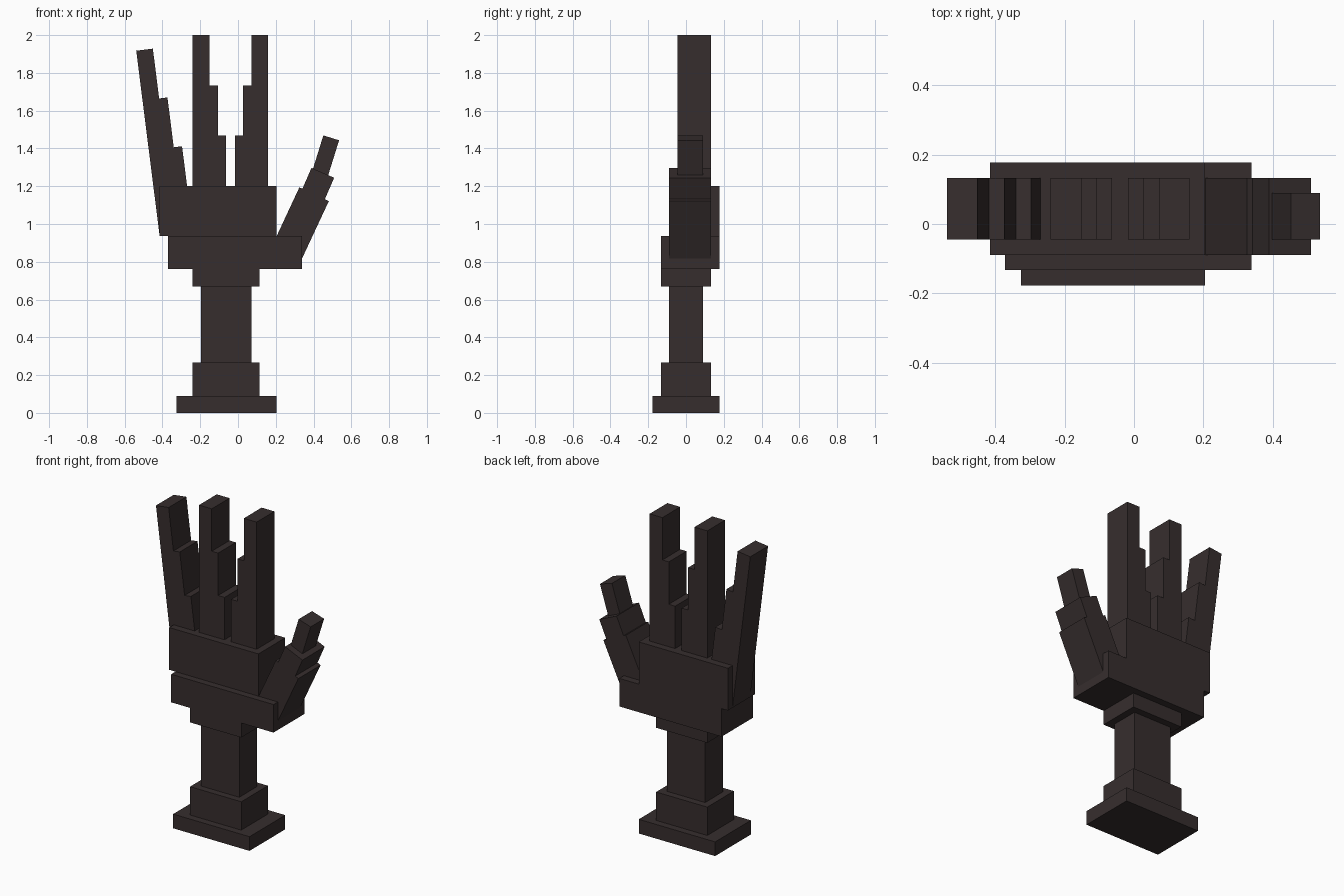
import bpy
import bmesh
import math

cube = bpy.data.objects.get("Cube")
if cube:
    bpy.data.objects.remove(cube, do_unlink=True)

# One dark brown for everything
COLOUR = (0.037, 0.027, 0.027, 1.0)
mat = bpy.data.materials.new("dark brown")
mat.use_nodes = True
mat.diffuse_color = COLOUR
bsdf = mat.node_tree.nodes["Principled BSDF"]
bsdf.inputs["Base Color"].default_value = COLOUR
bsdf.inputs["Roughness"].default_value = 0.8


def extrude_profile(name, points, y0, y1):
    """Solid from an x-z outline, running from y0 to y1."""
    bm = bmesh.new()
    face = bm.faces.new([bm.verts.new((x, y0, z)) for x, z in points])
    result = bmesh.ops.extrude_face_region(bm, geom=[face])
    verts = [v for v in result["geom"] if isinstance(v, bmesh.types.BMVert)]
    bmesh.ops.translate(bm, verts=verts, vec=(0, y1 - y0, 0))
    bmesh.ops.recalc_face_normals(bm, faces=bm.faces)
    mesh = bpy.data.meshes.new(name)
    bm.to_mesh(mesh)
    bm.free()
    mesh.materials.append(mat)
    obj = bpy.data.objects.new(name, mesh)
    bpy.context.collection.objects.link(obj)
    return obj


def box(name, x0, x1, y0, y1, z0, z1):
    return extrude_profile(name, [(x0, z0), (x1, z0), (x1, z1), (x0, z1)], y0, y1)


def place(points, origin, degrees):
    """Lean an outline towards +x and move it to its origin."""
    c, s = math.cos(math.radians(degrees)), math.sin(math.radians(degrees))
    return [(origin[0] + u * c + w * s, origin[1] - u * s + w * c) for u, w in points]


# Stand, wrist and palm: x range, y range, z range
box("base", -0.326, 0.204, -0.177, 0.177, 0.0, 0.089)
box("plinth", -0.24, 0.115, -0.132, 0.132, 0.089, 0.267)
box("wrist", -0.195, 0.071, -0.089, 0.089, 0.267, 0.67)
box("wrist_collar", -0.24, 0.115, -0.132, 0.132, 0.67, 0.761)
box("lower_palm", -0.371, 0.339, -0.132, 0.177, 0.761, 0.937)
box("upper_palm", -0.415, 0.204, -0.089, 0.177, 0.937, 1.202)


# Fingers: outline stepped down twice on the inner side
def finger(name, origin, length, side=1, lean=0):
    w, drop = 0.0443, 0.266
    outline = [(0, 0), (4 * w, 0), (4 * w, length - 2 * drop),
               (3 * w, length - 2 * drop), (3 * w, length - drop),
               (2 * w, length - drop), (2 * w, length), (0, length)]
    outline = [(side * u, h) for u, h in outline]
    extrude_profile(name, place(outline, origin, lean), -0.044, 0.132)


finger("index_finger", (0.16, 1.15), 0.85, side=-1)
finger("middle_finger", (-0.24, 1.15), 0.85)
finger("little_finger", (-0.415, 0.938), 0.987, lean=-7.2)

# Thumb: top left corner, width, length, lean, y range
for name, corner, width, length, lean, y0, y1 in [
    ("thumb_base", (0.325, 1.194), 0.172, 0.36, 25, -0.089, 0.132),
    ("thumb_middle", (0.389, 1.297), 0.131, 0.2, 23.5, -0.089, 0.132),
    ("thumb_tip", (0.452, 1.469), 0.087, 0.25, 17.3, -0.044, 0.089),
]:
    outline = [(0, 0), (width, 0), (width, -length), (0, -length)]
    extrude_profile(name, place(outline, corner, lean), y0, y1)
